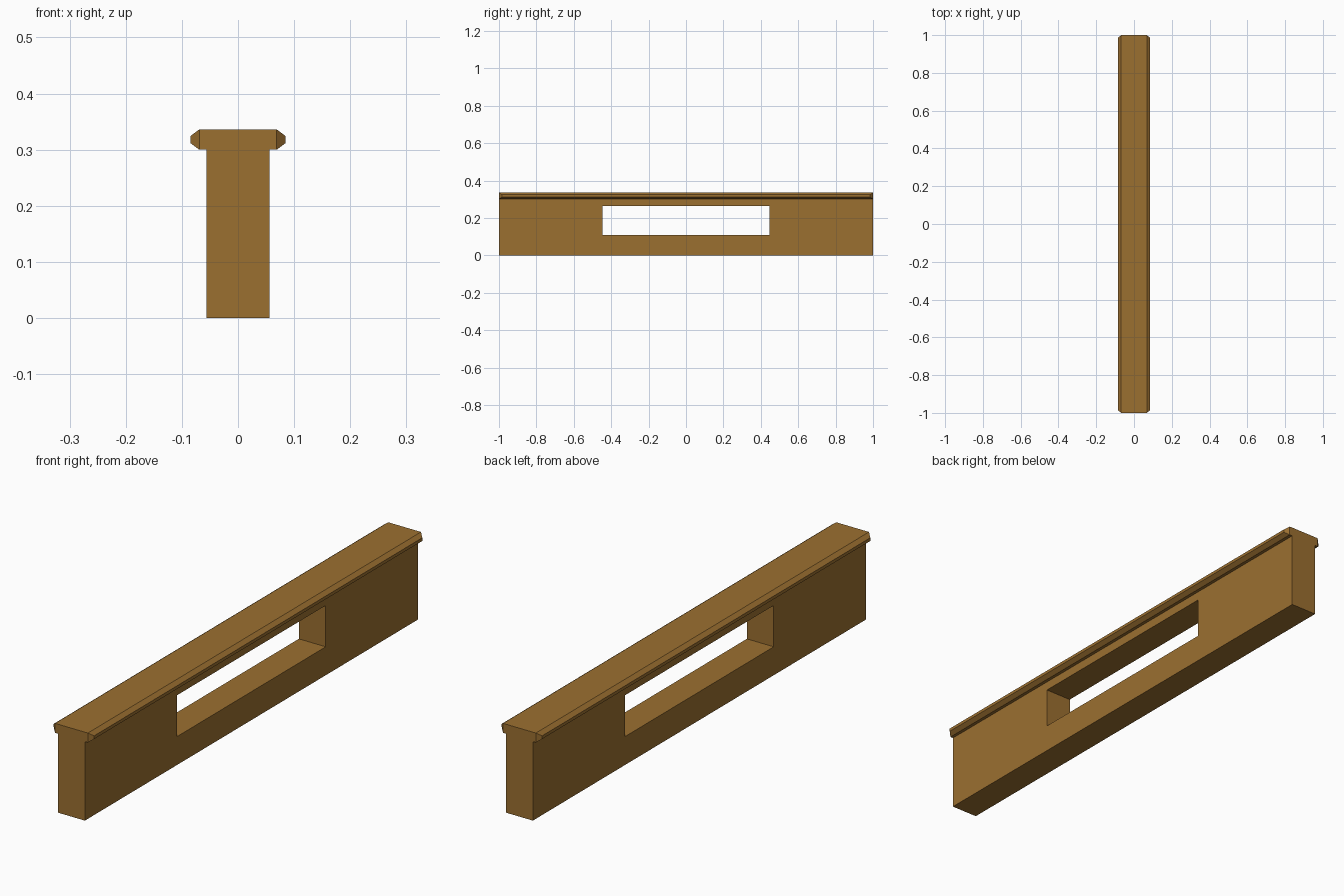
import bpy, bmesh
from mathutils import Matrix

if "Cube" in bpy.data.objects:
    bpy.data.objects.remove(bpy.data.objects["Cube"])

wood = bpy.data.materials.new("wood")
wood.diffuse_color = (0.33, 0.16, 0.03, 1)
wood.use_nodes = True
wood.node_tree.nodes["Principled BSDF"].inputs["Base Color"].default_value = wood.diffuse_color


def box(bm, x, y, z0, z1):
    """Box centred on x and y, given half sizes and a height range."""
    m = Matrix.Translation((0, 0, (z0 + z1) / 2)) @ Matrix.Diagonal((2 * x, 2 * y, z1 - z0, 1))
    bmesh.ops.create_cube(bm, size=1, matrix=m)


def inset_sides(bm):
    """Inset both long side faces and return the inner faces."""
    bm.normal_update()
    sides = [f for f in bm.faces if abs(f.normal.x) > 0.9]
    bmesh.ops.inset_individual(bm, faces=sides, thickness=0.005)
    return sides


def finish(bm, name):
    bmesh.ops.recalc_face_normals(bm, faces=bm.faces)
    mesh = bpy.data.meshes.new(name)
    bm.to_mesh(mesh)
    bm.free()
    mesh.materials.append(wood)
    obj = bpy.data.objects.new(name, mesh)
    bpy.context.collection.objects.link(obj)


# Wall panel with a rectangular opening through its thickness
bm = bmesh.new()
box(bm, 0.0565, 1.0, 0, 0.30)
sides = inset_sides(bm)
for f in sides:
    for v in f.verts:
        v.co.y = 0.446 if v.co.y > 0 else -0.446
        v.co.z = 0.265 if v.co.z > 0.15 else 0.108
rims = [e for f in sides for e in f.edges]
bmesh.ops.delete(bm, geom=sides, context='FACES_ONLY')
bmesh.ops.bridge_loops(bm, edges=rims)
finish(bm, "wall_panel")

# Cap rail whose long sides taper outwards to a narrow edge
bm = bmesh.new()
box(bm, 0.069, 1.0, 0.30, 0.336)
for f in inset_sides(bm):
    for v in f.verts:
        v.co.x = 0.085 if v.co.x > 0 else -0.085
        v.co.y = 0.985 if v.co.y > 0 else -0.985
        v.co.z = 0.324 if v.co.z > 0.318 else 0.312
finish(bm, "cap_rail")
